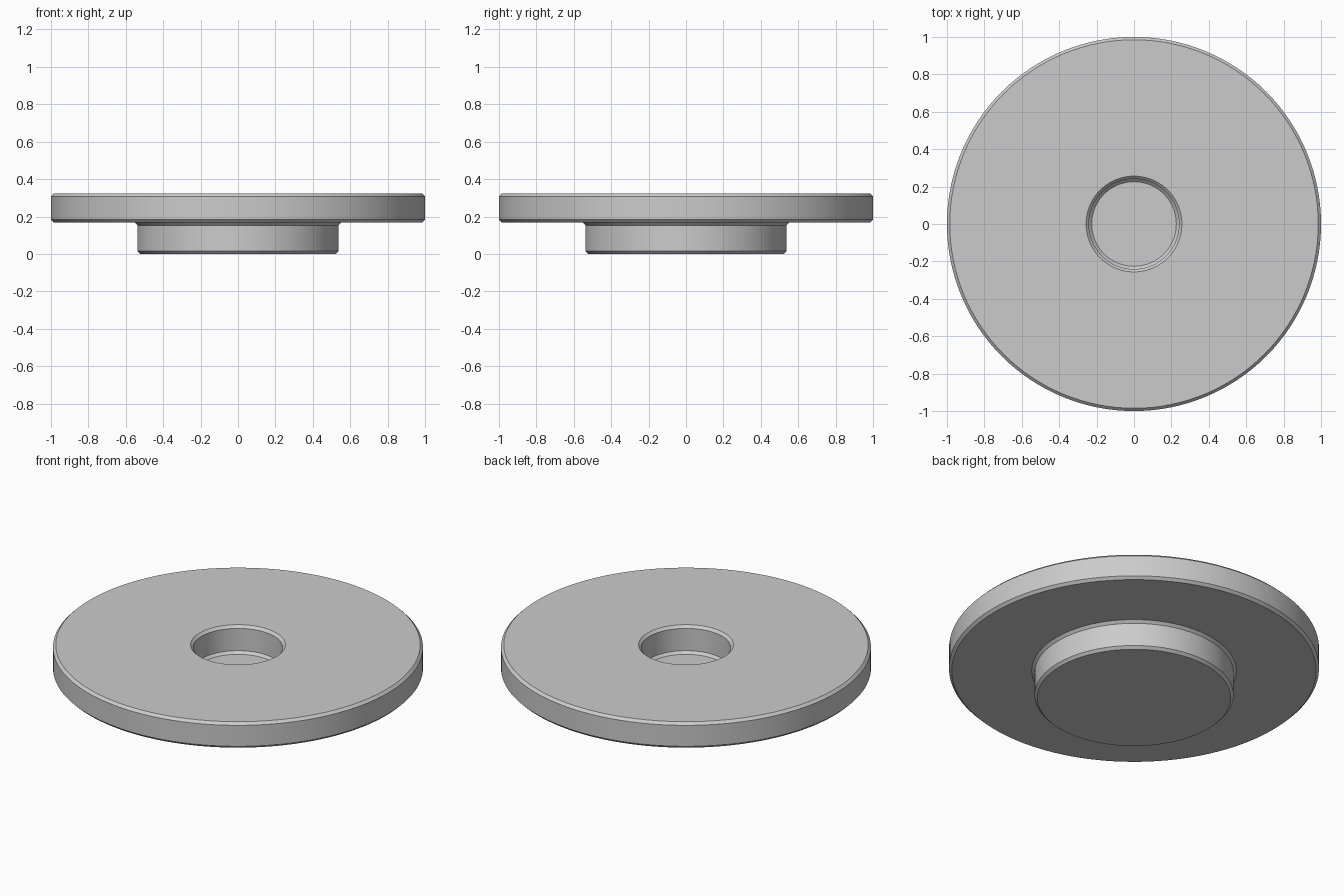
import bpy
import bmesh
import math
from mathutils import Matrix, Vector

cube = bpy.data.objects.get("Cube")
if cube:
    bpy.data.objects.remove(cube, do_unlink=True)

# Plain grey material
grey = bpy.data.materials.new("plain_grey")
grey.use_nodes = True
colour = (0.6, 0.6, 0.6, 1.0)
grey.diffuse_color = colour
grey.node_tree.nodes["Principled BSDF"].inputs["Base Color"].default_value = colour

# Main dimensions
SEGMENTS = 128
DISC_R, STEM_R, HOLE_R = 1.0, 0.538, 0.241
TOP, DISC_BOTTOM, HOLE_FLOOR = 0.323, 0.168, 0.16
C = 0.015  # chamfer size

# Half section, from the underside centre round to the recess floor centre
profile = [
    (0, 0), (STEM_R - C, 0), (STEM_R, C),
    (STEM_R, DISC_BOTTOM - C), (STEM_R + C, DISC_BOTTOM),
    (DISC_R - C, DISC_BOTTOM), (DISC_R, DISC_BOTTOM + C),
    (DISC_R, TOP - C), (DISC_R - C, TOP),
    (HOLE_R + C, TOP), (HOLE_R, TOP - C),
    (HOLE_R, HOLE_FLOOR + C), (HOLE_R - C, HOLE_FLOOR), (0, HOLE_FLOOR),
]


def lathe(name, points, material):
    """Revolve a half section about the z axis."""
    bm = bmesh.new()
    verts = [bm.verts.new((r, 0, z)) for r, z in points]
    edges = [bm.edges.new(pair) for pair in zip(verts, verts[1:])]
    bmesh.ops.spin(bm, geom=verts + edges, cent=(0, 0, 0), axis=(0, 0, 1),
                   angle=math.tau, steps=SEGMENTS, use_merge=False)
    bmesh.ops.remove_doubles(bm, verts=bm.verts, dist=0.0001)
    bmesh.ops.recalc_face_normals(bm, faces=bm.faces)
    mesh = bpy.data.meshes.new(name)
    bm.to_mesh(mesh)
    bm.free()
    mesh.materials.append(material)
    obj = bpy.data.objects.new(name, mesh)
    bpy.context.collection.objects.link(obj)
    return obj


# Flanged disc with stem and blind recess
disc = lathe("flanged_disc", profile, grey)
bpy.ops.object.select_all(action="DESELECT")
disc.select_set(True)
bpy.context.view_layer.objects.active = disc
bpy.ops.object.shade_smooth_by_angle(angle=math.radians(30))
